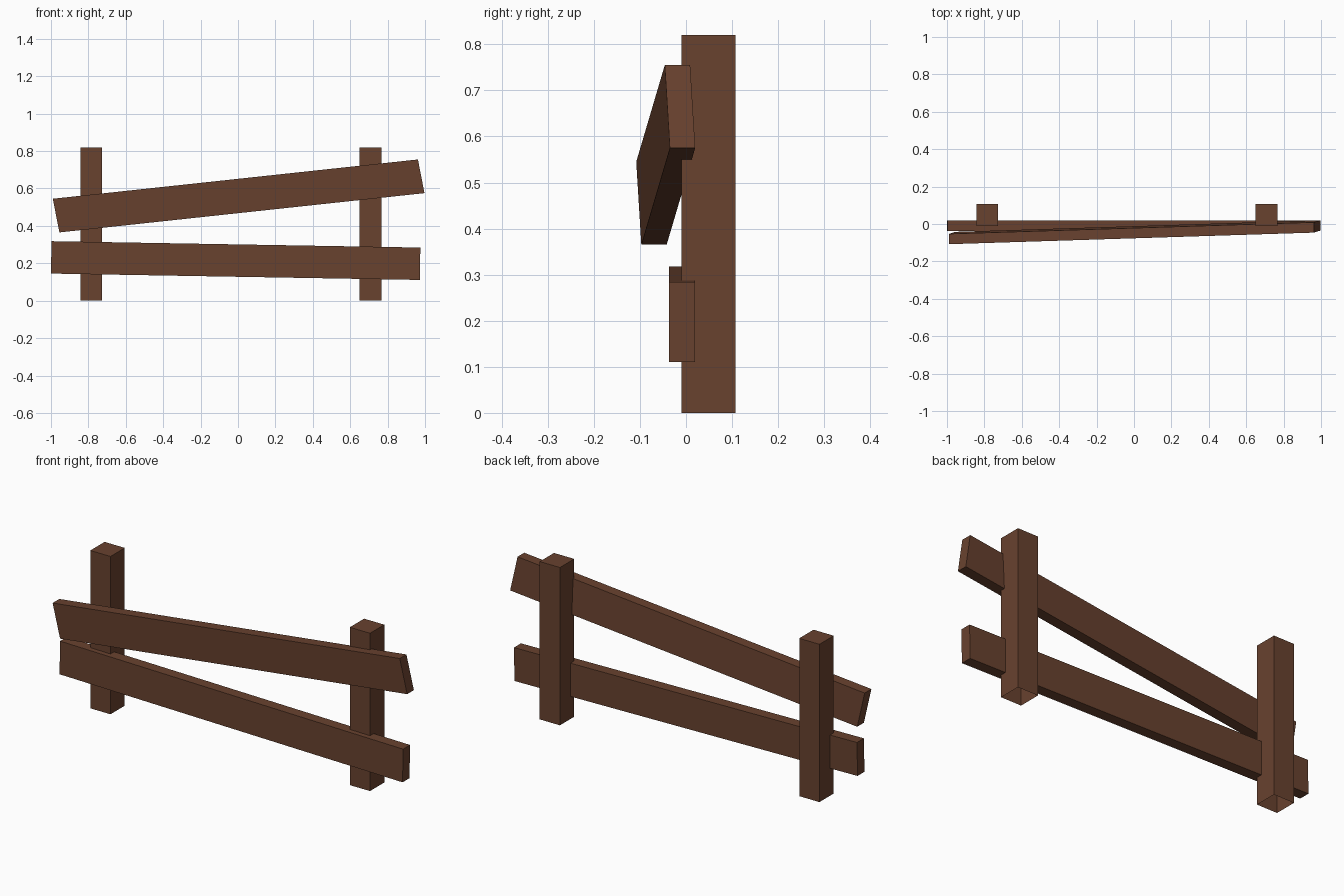
import bpy, bmesh
from mathutils import Vector

if "Cube" in bpy.data.objects:
    bpy.data.objects.remove(bpy.data.objects["Cube"])

wood = bpy.data.materials.new("dark_brown_wood")
wood.diffuse_color = (0.14, 0.054, 0.028, 1)
wood.use_nodes = True
wood.node_tree.nodes["Principled BSDF"].inputs["Base Color"].default_value = wood.diffuse_color


def plank(name, corner, length, depth, height, open_bottom=False):
    """Six-sided beam spanned by three edge vectors from one corner."""
    c, l, d, h = (Vector(v) for v in (corner, length, depth, height))
    bm = bmesh.new()
    low = [bm.verts.new(p) for p in (c, c + l, c + l + d, c + d)]
    high = [bm.verts.new(v.co + h) for v in low]
    bm.faces.new(high)
    for i in range(4):
        j = (i + 1) % 4
        bm.faces.new((low[i], low[j], high[j], high[i]))
    if not open_bottom:
        bm.faces.new(low[::-1])
    me = bpy.data.meshes.new(name)
    bm.to_mesh(me)
    bm.free()
    me.materials.append(wood)
    ob = bpy.data.objects.new(name, me)
    bpy.context.collection.objects.link(ob)
    return ob


# Upright posts, open where they meet the ground
for name, x in (("left_post", -0.842), ("right_post", 0.65)):
    plank(name, (x, -0.01, 0), (0.116, 0, 0), (0, 0.117, 0), (0, 0, 0.82),
          open_bottom=True)

# Lower rail, sagging slightly to the right
plank("lower_rail", (-1.0, -0.037, 0.145), (1.972, 0, -0.034),
      (0, 0.057, 0), (0.003, 0, 0.173))

# Upper rail, crooked and pulled away from the left post
plank("upper_rail", (-0.955, -0.097, 0.365), (1.952, 0.062, 0.21),
      (0, 0.055, 0), (-0.035, -0.011, 0.18))
